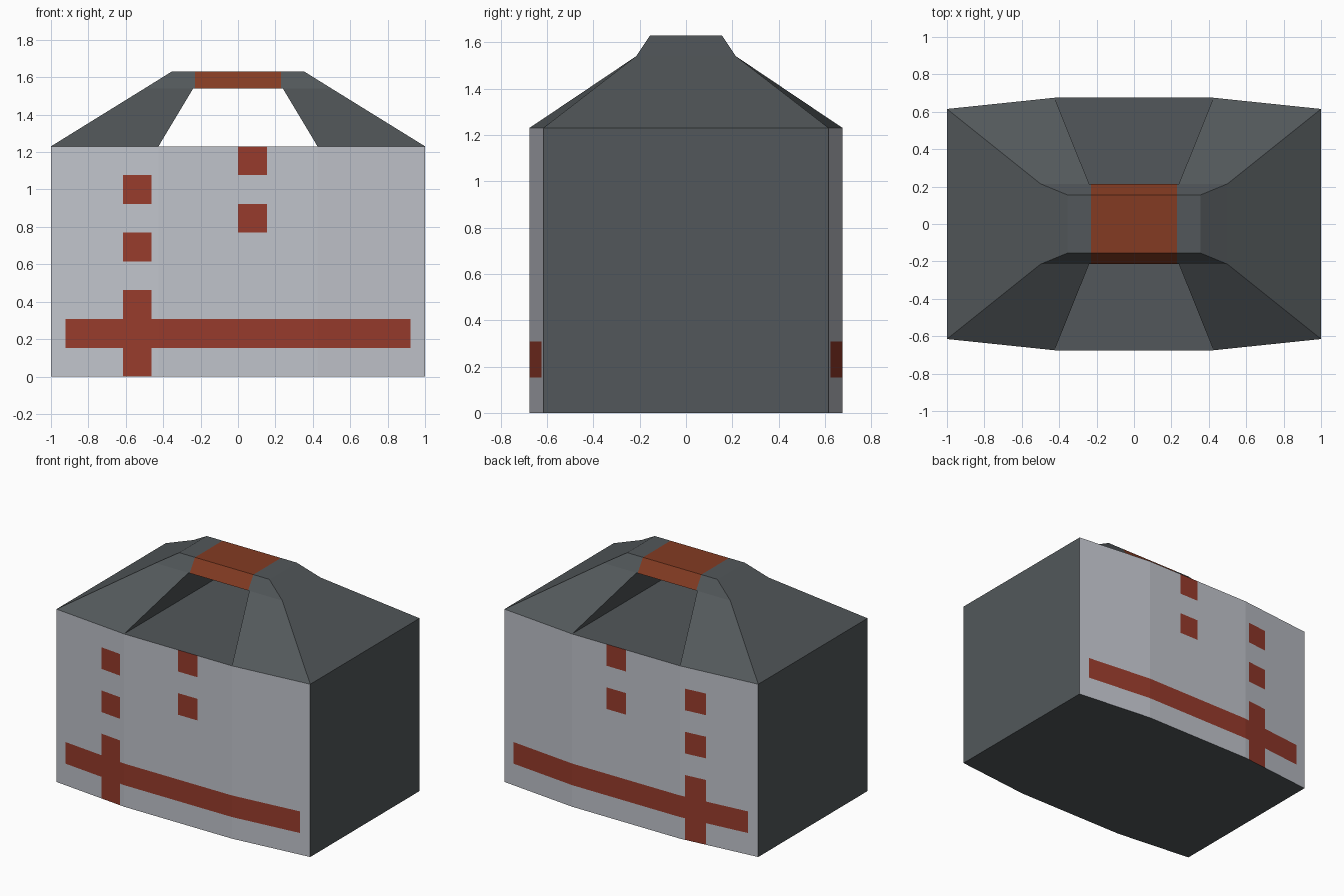
import bpy, bmesh
from mathutils import Vector

if "Cube" in bpy.data.objects:
    bpy.data.objects.remove(bpy.data.objects["Cube"])

U = 2 / 13            # width of one painted square
H = 8 * U             # wall height
HANDLE_Z, TOP_Z = 1.54, 1.63


def material(name, rgb):
    m = bpy.data.materials.new(name)
    m.diffuse_color = (*rgb, 1)
    m.use_nodes = True
    m.node_tree.nodes["Principled BSDF"].inputs["Base Color"].default_value = m.diffuse_color
    return m


DARK = material("dark_grey", (0.085, 0.097, 0.103))
LIGHT = material("light_grey", (0.53, 0.55, 0.60))
RED = material("brick_red", (0.31, 0.044, 0.025))
BROWN = material("handle_brown", (0.23, 0.044, 0.016))


def finish(bm, name, mats):
    me = bpy.data.meshes.new(name)
    bm.to_mesh(me)
    bm.free()
    for m in mats:
        me.materials.append(m)
    ob = bpy.data.objects.new(name, me)
    bpy.context.collection.objects.link(ob)
    return ob


def y_prism(name, points, caps, open_sides, mat):
    """Join a front outline to its mirror image at the back."""
    bm = bmesh.new()
    front = [bm.verts.new(p) for p in points]
    back = [bm.verts.new((x, -y, z)) for x, y, z in points]
    n = len(points)
    sides = [bm.faces.new((front[i], front[(i + 1) % n],
                           back[(i + 1) % n], back[i])) for i in range(n)]
    for cap in caps:
        for ring in (front, back):
            bm.faces.new([ring[i] for i in cap])
    bmesh.ops.recalc_face_normals(bm, faces=bm.faces)
    bmesh.ops.delete(bm, geom=[sides[i] for i in open_sides], context='FACES_ONLY')
    return finish(bm, name, [mat])


# Box body with slightly bowed front and back
bm = bmesh.new()
outline = [(-1, -.615), (-.425, -.675), (.425, -.675), (1, -.615),
           (1, .615), (.425, .675), (-.425, .675), (-1, .615)]
base = bm.faces.new([bm.verts.new((x, y, 0)) for x, y in outline])
ext = bmesh.ops.extrude_face_region(bm, geom=[base], use_keep_orig=True)
bmesh.ops.translate(bm, vec=(0, 0, H),
                    verts=[v for v in ext["geom"] if isinstance(v, bmesh.types.BMVert)])
bmesh.ops.recalc_face_normals(bm, faces=bm.faces)


# Cut the painted pattern into the front and back walls
def cut(co, no):
    faces = [f for f in bm.faces if abs(f.normal.y) > .7]
    edges = {e for f in faces for e in f.edges}
    verts = {v for f in faces for v in f.verts}
    bmesh.ops.bisect_plane(bm, geom=faces + list(edges) + list(verts),
                           plane_co=co, plane_no=no, dist=1e-5)


bm.normal_update()
for k in (-6, -4, -3, 0, 1, 6):
    cut(Vector((k * U, 0, 0)), Vector((1, 0, 0)))
for k in range(1, 8):
    cut(Vector((0, 0, k * U)), Vector((0, 0, 1)))
bm.normal_update()


def is_red(c):
    x, row = c.x / U, int(c.z / U)
    return ((row == 1 and abs(x) < 6) or
            (-4 < x < -3 and row in (0, 1, 2, 4, 6)) or
            (0 < x < 1 and row in (5, 7)))


for f in bm.faces:
    if abs(f.normal.y) > .7:
        f.material_index = 2 if is_red(f.calc_center_median()) else 1
finish(bm, "box_body", [DARK, LIGHT, RED])

# Sloping arms that rise from the box to the handle
arm = [(1, -.615, H), (.425, -.675, H), (.24, -.215, HANDLE_Z), (.23, -.215, HANDLE_Z),
       (.23, -.155, TOP_Z), (.355, -.155, TOP_Z), (.5, -.215, HANDLE_Z)]
for s, side in ((-1, "left"), (1, "right")):
    y_prism(side + "_roof_arm", [(s * x, y, z) for x, y, z in arm],
            [(0, 1, 2, 6), (2, 3, 4, 5, 6)], [0, 3], DARK)

# Carrying grip between the arms
y_prism("handle_grip", [(-.23, -.215, HANDLE_Z), (.23, -.215, HANDLE_Z),
                        (.23, -.155, TOP_Z), (-.23, -.155, TOP_Z)],
        [(0, 1, 2, 3)], [1, 3], BROWN)
